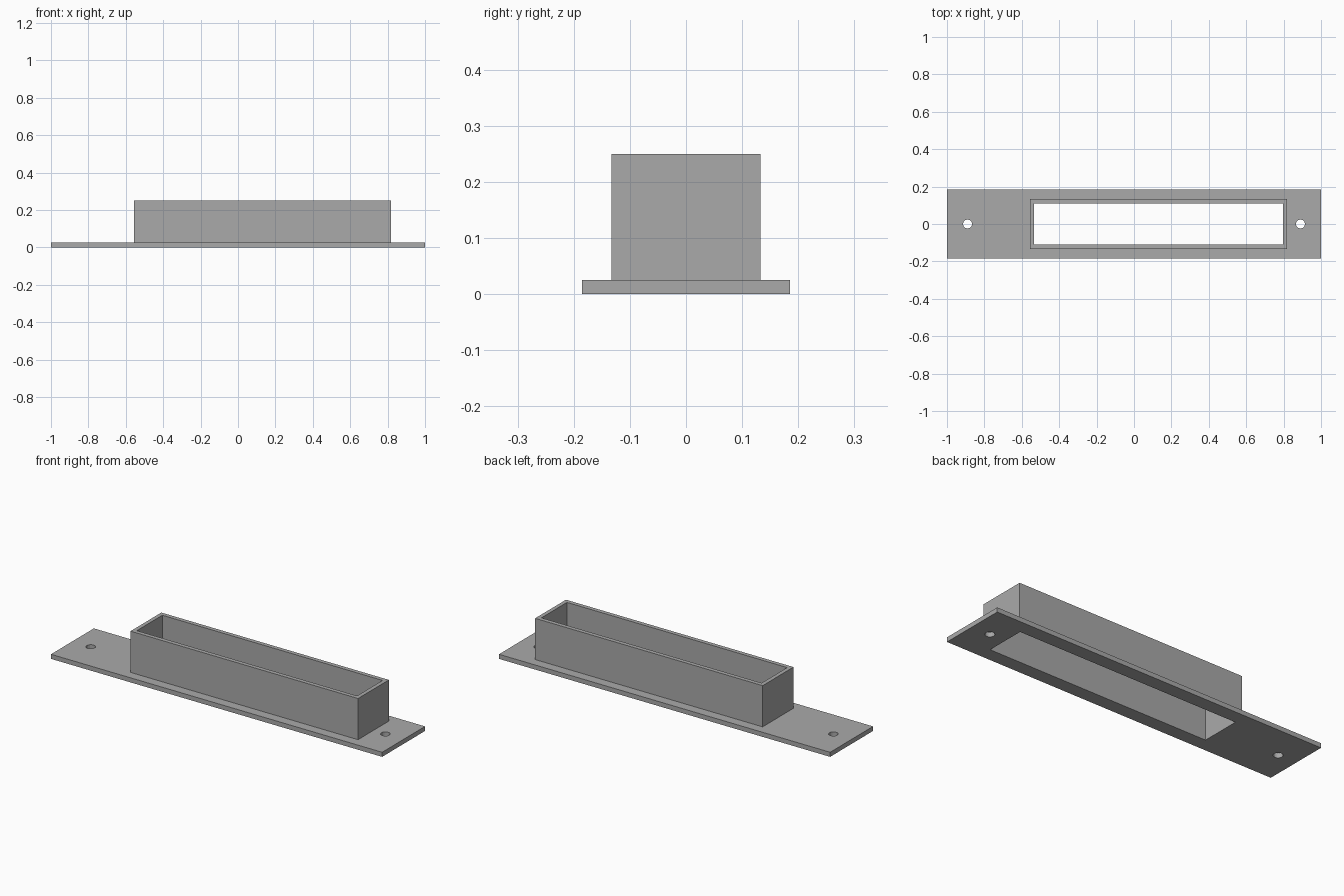
import bpy

default = bpy.data.objects.get("Cube")
if default:
    bpy.data.objects.remove(default, do_unlink=True)

PLATE_TOP = 0.025
SLEEVE_TOP = 0.25

grey = bpy.data.materials.new("plain grey")
grey.use_nodes = True
colour = (0.4, 0.4, 0.4, 1)
grey.diffuse_color = colour
grey.node_tree.nodes["Principled BSDF"].inputs["Base Color"].default_value = colour


def box(name, x, y, z):
    """Box from (low, high) ranges in x and z and a half width in y."""
    bpy.ops.mesh.primitive_cube_add(size=1, location=(sum(x) / 2, 0, sum(z) / 2))
    ob = bpy.context.object
    ob.name = name
    ob.scale = (x[1] - x[0], 2 * y, z[1] - z[0])
    bpy.ops.object.transform_apply(location=True, rotation=False, scale=True)
    ob.data.materials.append(grey)
    return ob


def combine(target, tool, operation):
    """Apply a boolean and remove the tool object."""
    tool.hide_render = True
    mod = target.modifiers.new(operation.lower(), "BOOLEAN")
    mod.operation = operation
    mod.solver = "EXACT"
    mod.object = tool
    bpy.context.view_layer.objects.active = target
    bpy.ops.object.modifier_apply(modifier=mod.name)
    bpy.data.objects.remove(tool, do_unlink=True)


# Flange plate with the raised rectangular sleeve
body = box("flanged_sleeve", (-1, 1), 0.185, (0, PLATE_TOP))
sleeve = box("sleeve_block", (-0.556, 0.818), 0.133, (0.01, SLEEVE_TOP))
combine(body, sleeve, "UNION")

# Opening straight through the sleeve and plate
opening = box("opening_cutter", (-0.534, 0.796), 0.11, (-0.1, 0.4))
combine(body, opening, "DIFFERENCE")

# Screw hole near each end
for side in (-1, 1):
    bpy.ops.mesh.primitive_cylinder_add(vertices=16, radius=0.024, depth=0.2,
                                        location=(side * 0.89, 0, 0))
    hole = bpy.context.object
    hole.name = "screw_hole_cutter"
    hole.data.materials.append(grey)
    combine(body, hole, "DIFFERENCE")
